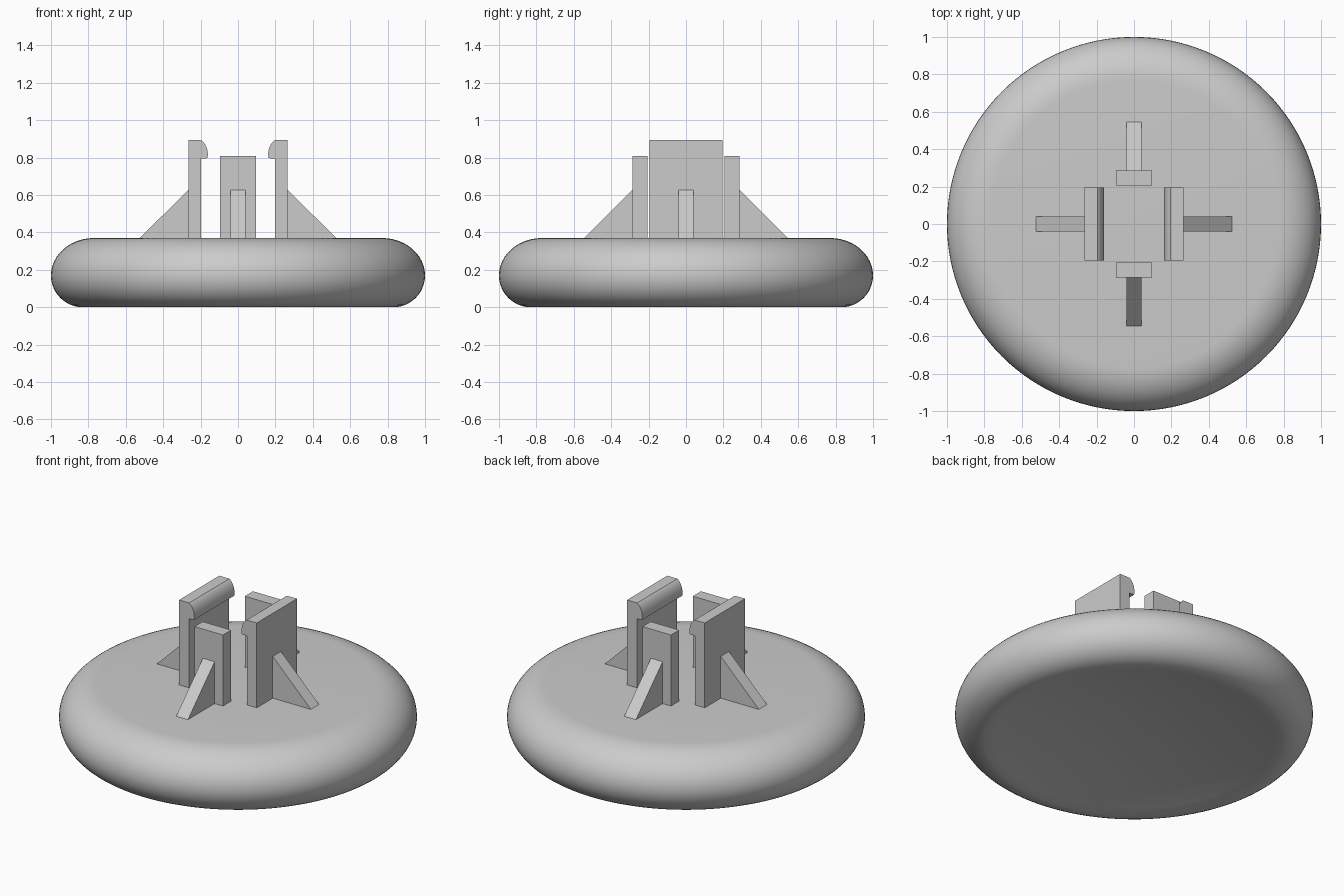
import bpy, bmesh, math
from mathutils import Matrix, Vector

cube = bpy.data.objects.get("Cube")
if cube:
    bpy.data.objects.remove(cube, do_unlink=True)

grey = bpy.data.materials.new("light grey")
grey.use_nodes = True
COLOUR = (0.6, 0.6, 0.6, 1)
grey.diffuse_color = COLOUR
grey.node_tree.nodes["Principled BSDF"].inputs["Base Color"].default_value = COLOUR

DECK = 0.37      # top of the round base
SINK = 0.36      # uprights start slightly inside the base


def add_object(name, bm, angle):
    bmesh.ops.recalc_face_normals(bm, faces=bm.faces)
    mesh = bpy.data.meshes.new(name)
    bm.to_mesh(mesh)
    bm.free()
    mesh.materials.append(grey)
    obj = bpy.data.objects.new(name, mesh)
    bpy.context.collection.objects.link(obj)
    bpy.ops.object.select_all(action='DESELECT')
    obj.select_set(True)
    bpy.context.view_layer.objects.active = obj
    bpy.ops.object.shade_smooth_by_angle(angle=math.radians(angle))
    return obj


def extruded(name, outline, half_width, turn):
    """Extrude a radial (distance, height) outline sideways, then turn about z."""
    bm = bmesh.new()
    face = bm.faces.new([bm.verts.new((r, -half_width, z)) for r, z in outline])
    new = bmesh.ops.extrude_face_region(bm, geom=[face])["geom"]
    moved = [v for v in new if isinstance(v, bmesh.types.BMVert)]
    bmesh.ops.translate(bm, verts=moved, vec=Vector((0, 2 * half_width, 0)))
    bm.transform(Matrix.Rotation(math.radians(turn), 4, 'Z'))
    return add_object(name, bm, 20)


# Round base: shallow dished underside, rounded rim, flat deck
LOW, RIM_IN, RIM_TOP, DISH = 0.17, 0.17, 0.23, 0.08
profile = []
for i in range(16):
    t = i / 16
    profile.append(((1 - RIM_IN) * t, DISH * (1 - t * t)))
for i in range(25):
    a = -math.pi / 2 + math.pi * i / 24
    wide, tall = (RIM_IN, LOW) if a < 0 else (RIM_TOP, DECK - LOW)
    profile.append((1 - wide + wide * math.cos(a), LOW + tall * math.sin(a)))
profile.append((0, DECK))
bm = bmesh.new()
verts = [bm.verts.new((r, 0, z)) for r, z in profile]
edges = [bm.edges.new(pair) for pair in zip(verts, verts[1:])]
bmesh.ops.spin(bm, geom=verts + edges, cent=(0, 0, 0), axis=(0, 0, 1),
               angle=math.tau, steps=128, use_merge=True)
bmesh.ops.remove_doubles(bm, verts=bm.verts, dist=0.0001)
add_object("round_base", bm, 30)

# Hooked clips on the two sides, with a rounded inward lip
clip = [(0.265, SINK), (0.265, 0.893)]
for i in range(9):
    a = math.radians(25 + 65 * i / 8)
    clip.append((0.222 - 0.061 * math.sin(a), 0.815 + 0.086 * math.cos(a)))
clip += [(0.163, 0.797), (0.197, 0.795), (0.197, SINK)]

# Plain plates at front and back
plate = [(0.285, SINK), (0.285, 0.808), (0.205, 0.808), (0.205, SINK)]


def rib(inner, outer):
    return [(inner, SINK), (outer, SINK), (outer, DECK), (inner, 0.633)]


for side, turn in (("left", 0), ("right", 180)):
    extruded(side + "_clip", clip, 0.196, turn)
    extruded(side + "_rib", rib(0.26, 0.525), 0.04, turn)
for side, turn in (("back", 90), ("front", 270)):
    extruded(side + "_plate", plate, 0.097, turn)
    extruded(side + "_rib", rib(0.28, 0.545), 0.04, turn)
